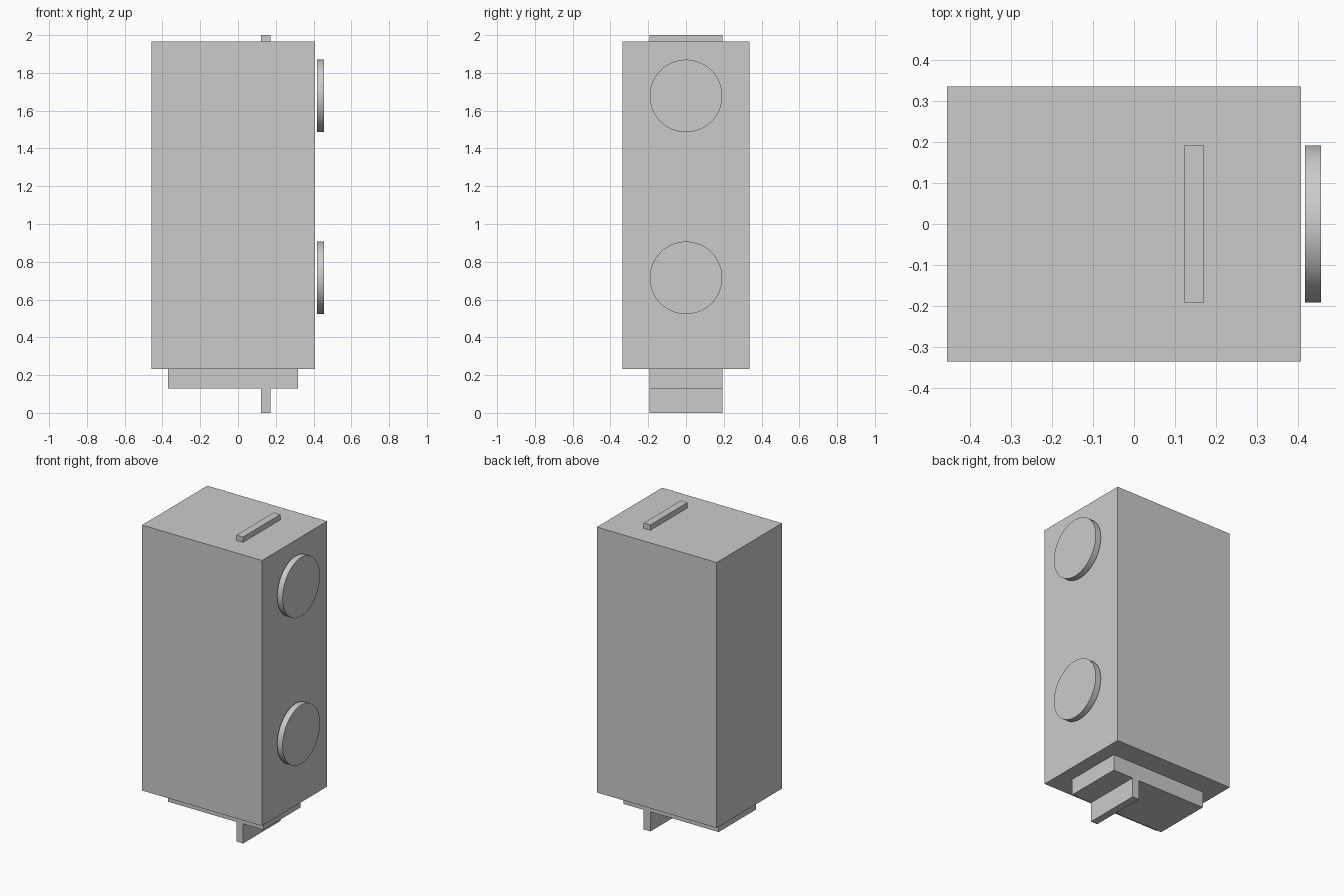
import bpy
import math

cube = bpy.data.objects.get("Cube")
if cube:
    bpy.data.objects.remove(cube, do_unlink=True)

grey = bpy.data.materials.new("light_grey")
grey.use_nodes = True
COLOUR = (0.6, 0.6, 0.6, 1)
grey.diffuse_color = COLOUR
grey.node_tree.nodes["Principled BSDF"].inputs["Base Color"].default_value = COLOUR


def finish(name):
    obj = bpy.context.object
    obj.name = name
    obj.data.materials.append(grey)
    bpy.ops.object.transform_apply(location=False, rotation=True, scale=True)
    return obj


def box(name, x0, x1, half_depth, z0, z1):
    bpy.ops.mesh.primitive_cube_add(size=1, location=((x0 + x1) / 2, 0, (z0 + z1) / 2))
    bpy.context.object.scale = (x1 - x0, 2 * half_depth, z1 - z0)
    return finish(name)


def disc(name, z):
    bpy.ops.mesh.primitive_cylinder_add(
        vertices=96, radius=0.192, depth=0.039,
        location=(0.437, 0, z), rotation=(0, math.pi / 2, 0))
    finish(name)
    bpy.ops.object.shade_smooth_by_angle(angle=math.radians(30))


# Cabinet and the narrower foot beneath it
box("cabinet", -0.457, 0.408, 0.336, 0.233, 1.965)
box("foot_block", -0.37, 0.317, 0.192, 0.128, 0.233)

# Thin plate running through the cabinet, showing at top and bottom
box("spine_plate", 0.123, 0.171, 0.192, 0, 2)

# Round discs standing just off the left side
disc("upper_disc", 1.678)
disc("lower_disc", 0.715)
